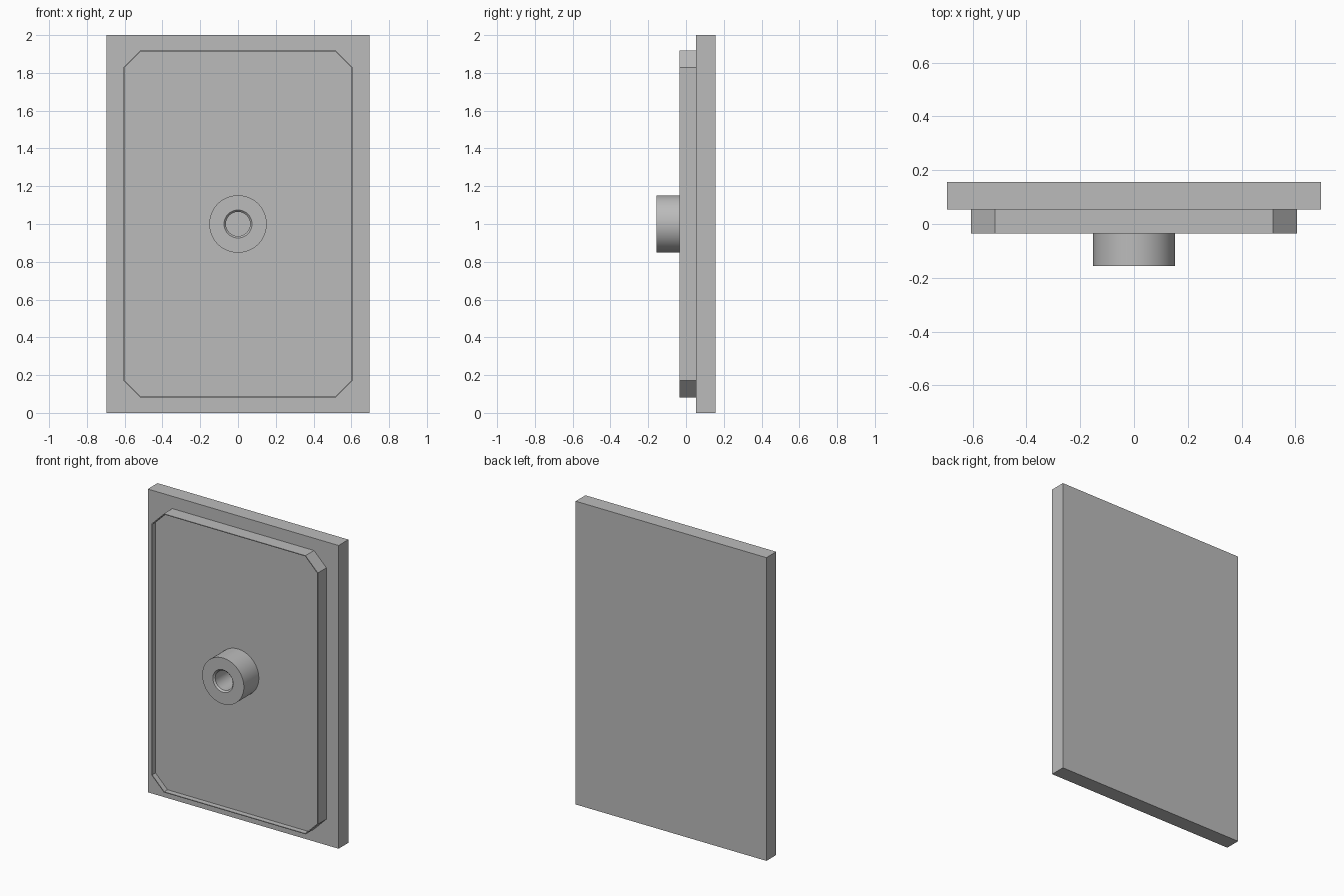
import bpy, bmesh, math

if "Cube" in bpy.data.objects:
    bpy.data.objects.remove(bpy.data.objects["Cube"])

grey = bpy.data.materials.new("plain grey")
grey.diffuse_color = (0.5, 0.5, 0.5, 1)
grey.use_nodes = True
grey.node_tree.nodes["Principled BSDF"].inputs["Base Color"].default_value = grey.diffuse_color


def finish(name, bm):
    bmesh.ops.recalc_face_normals(bm, faces=bm.faces)
    me = bpy.data.meshes.new(name)
    bm.to_mesh(me)
    bm.free()
    me.materials.append(grey)
    ob = bpy.data.objects.new(name, me)
    bpy.context.collection.objects.link(ob)
    return ob


def outline(hw, hh, cut):
    """Rectangle in x and z with cut corners, centred at z = 1."""
    pts = []
    for sx, sz in ((1, 1), (-1, 1), (-1, -1), (1, -1)):
        a = (sx * hw, 1 + sz * (hh - cut))
        b = (sx * (hw - cut), 1 + sz * hh)
        pts += [a, b] if sx * sz > 0 else [b, a]
    return pts


def bridge(bm, loops, closed=False):
    pairs = list(zip(loops, loops[1:]))
    if closed:
        pairs.append((loops[-1], loops[0]))
    for a, b in pairs:
        n = len(a)
        for i in range(n):
            j = (i + 1) % n
            bm.faces.new((a[i], a[j], b[j], b[i]))


# back plate
BACK, PLATE, RIM, PANEL, TIP = 0.156, 0.054, -0.035, 0.0, -0.156
bm = bmesh.new()
bmesh.ops.create_cube(bm, size=1)
for v in bm.verts:
    v.co = (v.co.x * 1.392, (BACK + PLATE) / 2 + v.co.y * (BACK - PLATE), 1 + v.co.z * 2)
finish("back_plate", bm)

# raised tray: outer wall, thin lip, recessed floor
outer = outline(0.607, 0.919, 0.09)
inner = outline(0.602, 0.914, 0.088)
bm = bmesh.new()
loops = [[bm.verts.new((x, y, z)) for x, z in pts]
         for pts, y in ((outer, PLATE), (outer, RIM), (inner, RIM), (inner, PANEL))]
bridge(bm, loops)
bm.faces.new(loops[-1])
bm.faces.new(loops[0])
finish("raised_tray", bm)

# round boss with a countersunk blind hole
SEG = 64
profile = [(0.152, PANEL), (0.152, TIP), (0.074, TIP), (0.064, TIP + 0.01), (0.064, PANEL - 0.005)]
bm = bmesh.new()
loops = []
for r, y in profile:
    loops.append([bm.verts.new((r * math.cos(2 * math.pi * i / SEG), y,
                                1 + r * math.sin(2 * math.pi * i / SEG))) for i in range(SEG)])
bridge(bm, loops)
bm.faces.new(loops[-1])
bm.faces.new(loops[0])
boss = finish("centre_boss", bm)
bpy.context.view_layer.objects.active = boss
boss.select_set(True)
bpy.ops.object.shade_smooth_by_angle(angle=math.radians(30))
